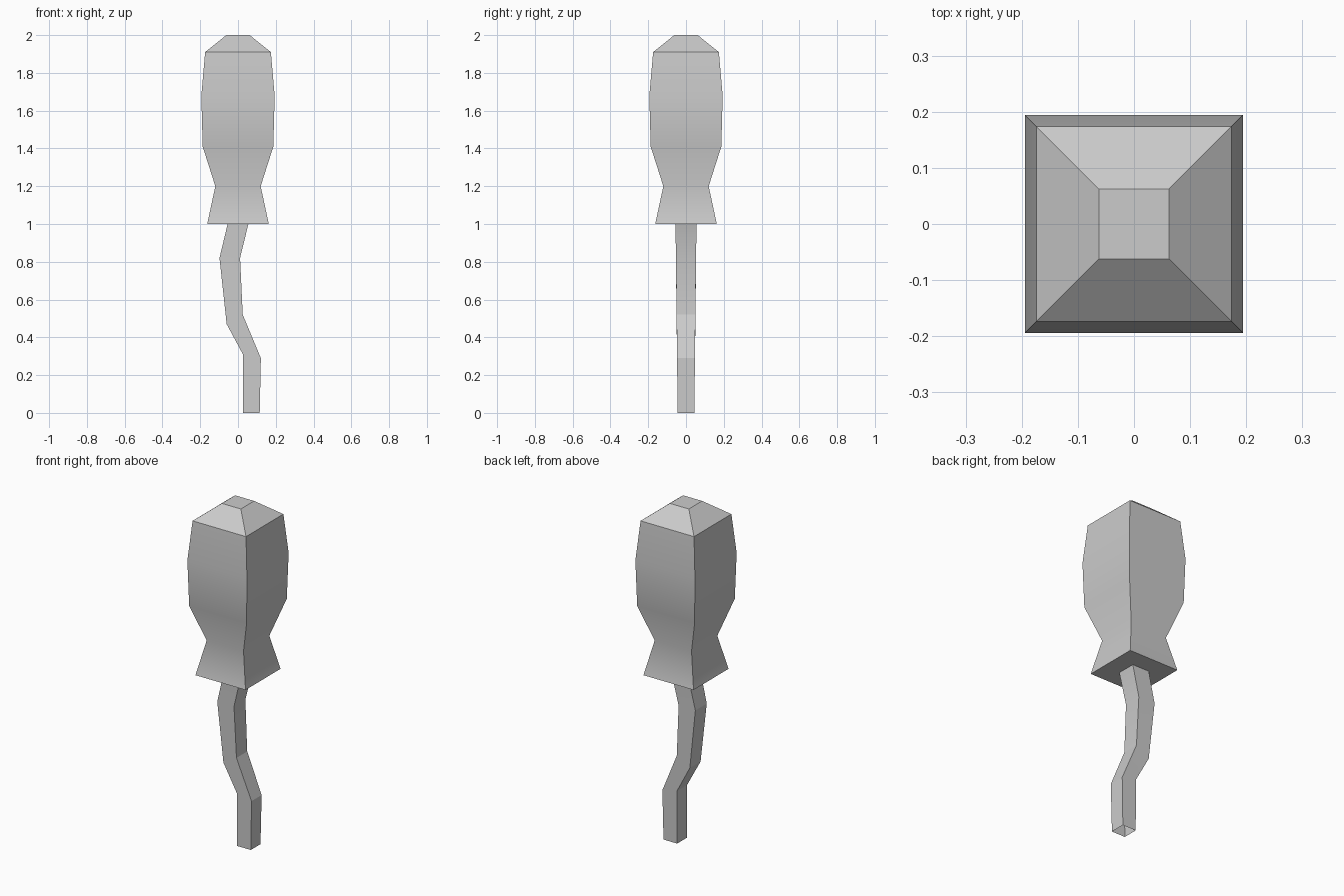
import bpy
import bmesh
import math

cube = bpy.data.objects.get("Cube")
if cube:
    bpy.data.objects.remove(cube, do_unlink=True)

grey = bpy.data.materials.new("light grey")
grey.use_nodes = True
GREY = (0.6, 0.6, 0.6, 1)
grey.diffuse_color = GREY
grey.node_tree.nodes["Principled BSDF"].inputs["Base Color"].default_value = GREY


def loft(name, rings, sharp_angle, cap_start, cap_end):
    """Skin a stack of four-sided rings, listed bottom to top.
    Each ring is (left x, left z, right x, right z, half depth)."""
    bm = bmesh.new()
    loops = []
    for xl, zl, xr, zr, d in rings:
        corners = [(xl, -d, zl), (xr, -d, zr), (xr, d, zr), (xl, d, zl)]
        loops.append([bm.verts.new(c) for c in corners])
    for low, high in zip(loops, loops[1:]):
        for i in range(4):
            j = (i + 1) % 4
            bm.faces.new((low[i], low[j], high[j], high[i]))
    if cap_start:
        bm.faces.new(loops[0][::-1])
    if cap_end:
        bm.faces.new(loops[-1])
    mesh = bpy.data.meshes.new(name)
    bm.to_mesh(mesh)
    bm.free()
    mesh.materials.append(grey)
    obj = bpy.data.objects.new(name, mesh)
    bpy.context.collection.objects.link(obj)
    bpy.ops.object.select_all(action="DESELECT")
    obj.select_set(True)
    bpy.context.view_layer.objects.active = obj
    bpy.ops.object.shade_smooth_by_angle(angle=math.radians(sharp_angle))
    return obj


# Handle: square sections, flared collar, bulging grip, bevelled top
handle_profile = [(0.163, 1.0), (0.12, 1.2), (0.187, 1.41),
                  (0.194, 1.68), (0.174, 1.91), (0.062, 2.0)]
loft("handle", [(-r, z, r, z, r) for r, z in handle_profile], 30, True, True)

# Shaft: bent square tube, open at the bottom and hidden in the handle at the top
shaft_rings = [(0.026, 0, 0.115, 0, 0.045),
               (0.026, 0.31, 0.121, 0.29, 0.047),
               (-0.06, 0.47, 0.025, 0.52, 0.05),
               (-0.098, 0.82, 0.011, 0.82, 0.053),
               (-0.055, 1.0, 0.055, 1.0, 0.056)]
loft("shaft", shaft_rings, 19, False, False)
